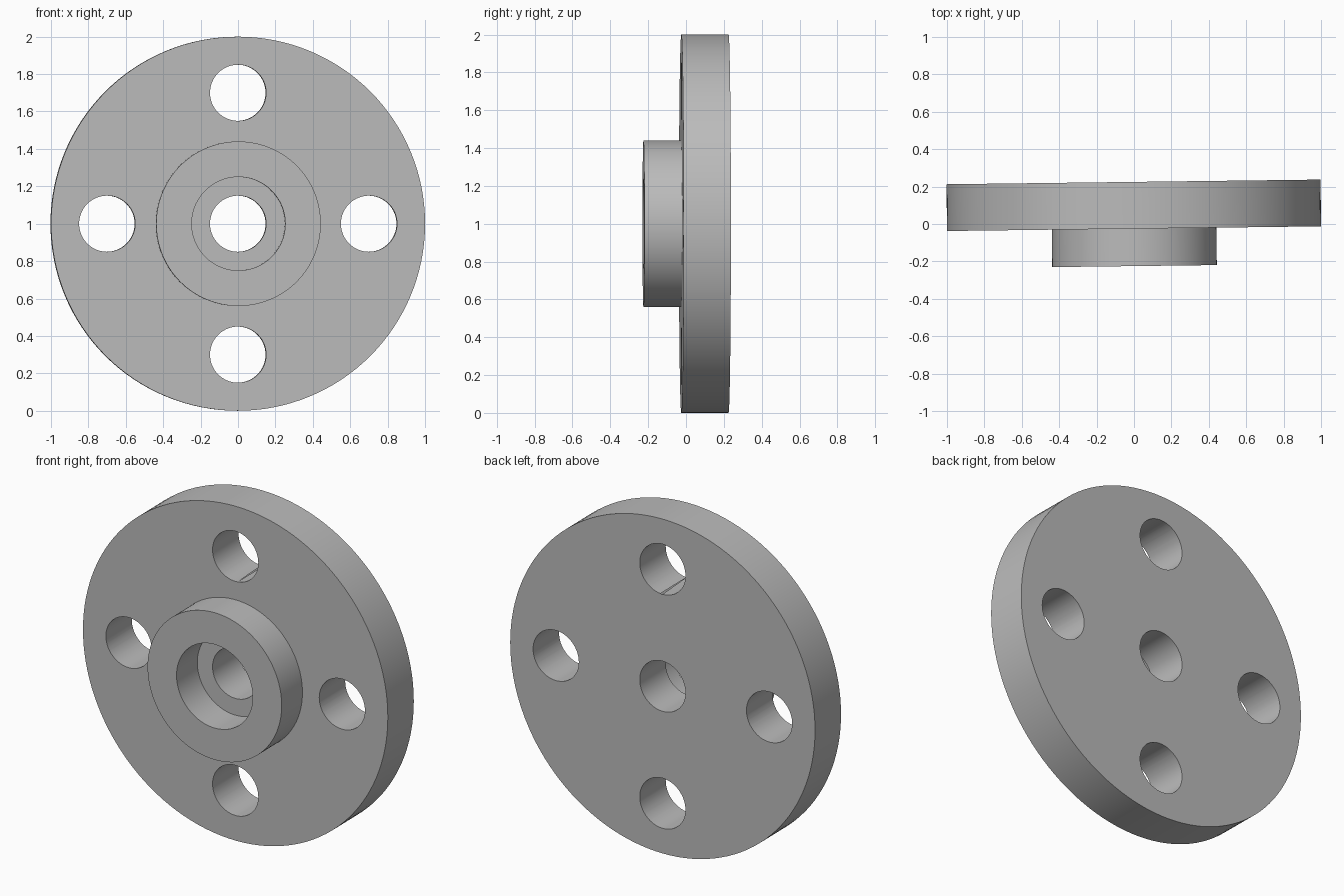
import bpy
import math
from mathutils import Matrix

cube = bpy.data.objects.get("Cube")
if cube:
    bpy.data.objects.remove(cube, do_unlink=True)

# Plain grey metal
grey = bpy.data.materials.new("grey metal")
grey.use_nodes = True
colour = (0.5, 0.5, 0.5, 1)
grey.diffuse_color = colour
grey.node_tree.nodes["Principled BSDF"].inputs["Base Color"].default_value = colour

# The disc faces the front with a very slight turn about the vertical
YAW = 0.0125
TURN = Matrix.Translation((0, 0, 1)) @ Matrix.Rotation(YAW, 4, "Z")


def lathe(name, profile, segments):
    """Spin a closed (radius, y) profile around the y axis."""
    count = len(profile)
    verts, faces = [], []
    for i in range(segments):
        a = math.tau * i / segments
        verts += [(r * math.cos(a), y, r * math.sin(a)) for r, y in profile]
        j = (i + 1) % segments
        for k in range(count):
            n = (k + 1) % count
            faces.append((i * count + k, i * count + n, j * count + n, j * count + k))
    mesh = bpy.data.meshes.new(name)
    mesh.from_pydata(verts, [], faces)
    mesh.materials.append(grey)
    obj = bpy.data.objects.new(name, mesh)
    bpy.context.collection.objects.link(obj)
    obj.matrix_world = TURN
    return obj


# Flange with raised hub, counterbore and through bore
BACK, FACE, HUB = 0.225, -0.025, -0.225
flange = lathe("flange", [
    (0.15, BACK), (1.0, BACK), (1.0, FACE), (0.44, FACE),
    (0.44, HUB), (0.25, HUB), (0.25, FACE), (0.15, FACE),
], 128)

# Four bolt holes
cutters = []
for i in range(4):
    a = math.tau * i / 4
    spot = Matrix.Translation((0.7 * math.cos(a), 0.1, 0.7 * math.sin(a)))
    bpy.ops.mesh.primitive_cylinder_add(vertices=64, radius=0.15, depth=0.6)
    cutter = bpy.context.object
    cutter.name = f"bolt_hole_cutter_{i + 1}"
    cutter.data.materials.append(grey)
    cutter.matrix_world = TURN @ spot @ Matrix.Rotation(math.pi / 2, 4, "X")
    cutter.hide_render = True
    cutters.append(cutter)
    cut = flange.modifiers.new(f"bolt hole {i + 1}", "BOOLEAN")
    cut.operation = "DIFFERENCE"
    cut.solver = "EXACT"
    cut.object = cutter

# Apply the holes, then shade
bpy.ops.object.select_all(action="DESELECT")
flange.select_set(True)
bpy.context.view_layer.objects.active = flange
bpy.ops.object.mode_set(mode="EDIT")
bpy.ops.mesh.select_all(action="SELECT")
bpy.ops.mesh.normals_make_consistent(inside=False)
bpy.ops.object.mode_set(mode="OBJECT")
for mod in list(flange.modifiers):
    bpy.ops.object.modifier_apply(modifier=mod.name)
for cutter in cutters:
    bpy.data.objects.remove(cutter, do_unlink=True)
bpy.ops.object.shade_smooth_by_angle(angle=math.radians(30))
